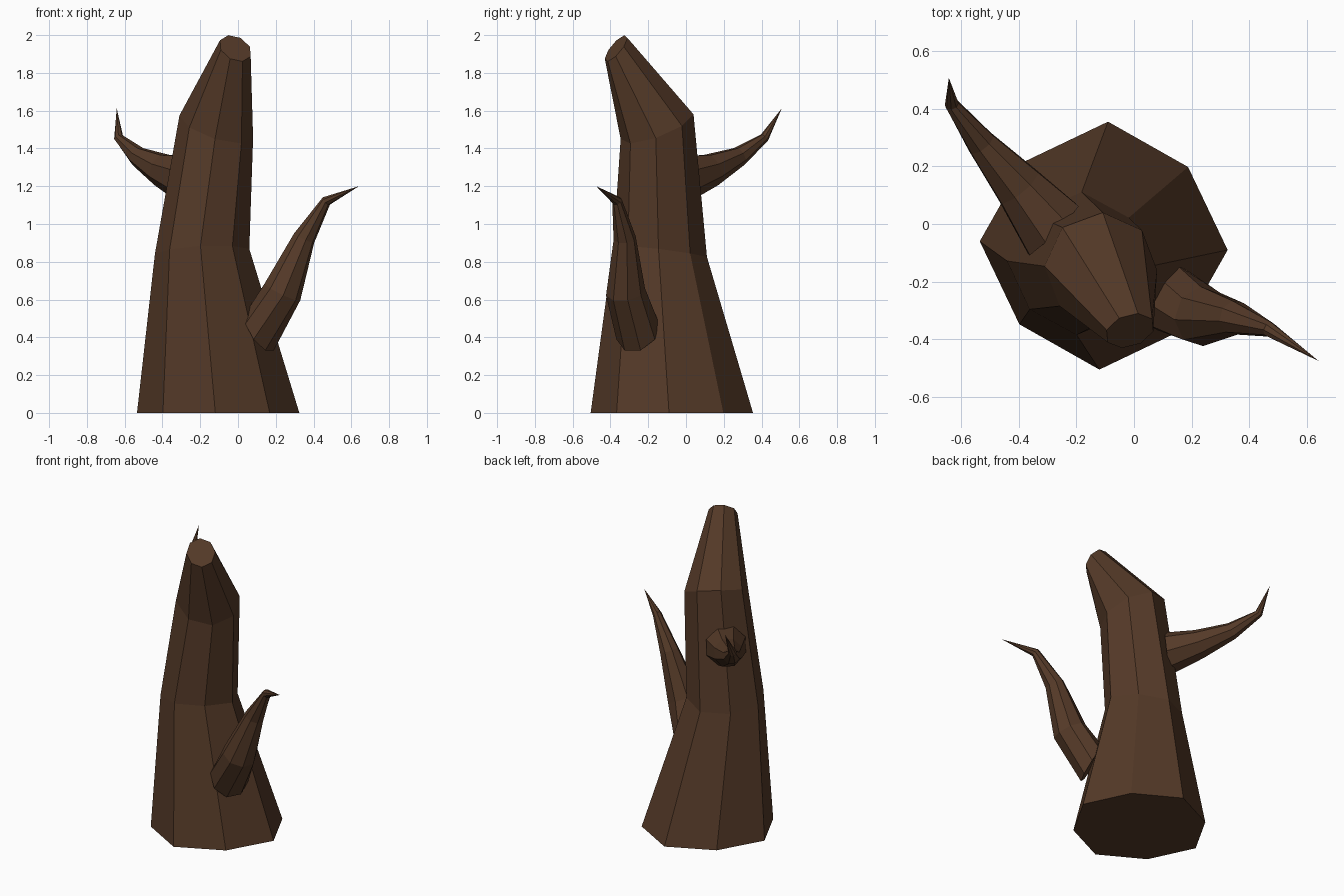
import bpy, bmesh, math
from mathutils import Vector

if "Cube" in bpy.data.objects:
    bpy.data.objects.remove(bpy.data.objects["Cube"])

bark = bpy.data.materials.new("dark brown bark")
bark.diffuse_color = (0.09, 0.042, 0.021, 1)
bark.use_nodes = True
bark.node_tree.nodes["Principled BSDF"].inputs["Base Color"].default_value = bark.diffuse_color
SIDES = 8


def loft(name, rings, tip=None):
    """Skin a list of vertex rings, cap the start, and close with a tip or a cap."""
    bm = bmesh.new()
    loops = [[bm.verts.new(p) for p in ring] for ring in rings]
    bm.faces.new(loops[0][::-1])
    for a, b in zip(loops, loops[1:]):
        for i in range(SIDES):
            j = (i + 1) % SIDES
            bm.faces.new((a[i], a[j], b[j], b[i]))
    if tip is None:
        bm.faces.new(loops[-1])
    else:
        t = bm.verts.new(tip)
        for i in range(SIDES):
            bm.faces.new((loops[-1][i], loops[-1][(i + 1) % SIDES], t))
    bmesh.ops.recalc_face_normals(bm, faces=bm.faces)
    mesh = bpy.data.meshes.new(name)
    bm.to_mesh(mesh)
    bm.free()
    mesh.materials.append(bark)
    obj = bpy.data.objects.new(name, mesh)
    bpy.context.collection.objects.link(obj)


def trunk_ring(c, rx, ry, shear=0, diag=1, slope=(0, 0)):
    """Octagon around c, lying in a tilted plane."""
    pts = []
    for k in range(SIDES):
        a = math.radians(45 * k - 2)
        f = diag if k % 2 else 1
        dx = f * (rx * math.cos(a) + shear * math.sin(a))
        dy = f * ry * math.sin(a)
        pts.append((c[0] + dx, c[1] + dy, c[2] + slope[0] * dx + slope[1] * dy))
    return pts


def branch(name, path, radii, start_dir):
    """Tapering bent branch whose last path point is a sharp tip."""
    path = [Vector(p) for p in path]
    rings = []
    for i, r in enumerate(radii):
        if i == 0:
            n = Vector(start_dir).normalized()
        else:
            n = ((path[i] - path[i - 1]).normalized()
                 + (path[i + 1] - path[i]).normalized()).normalized()
        side = n.cross(Vector((0, 0, 1))).normalized()
        up = side.cross(n)
        rings.append([path[i] + r * (math.cos(a) * side + math.sin(a) * up)
                      for a in (math.tau * (k + 0.5) / SIDES for k in range(SIDES))])
    loft(name, rings, path[-1])


# Leaning trunk with a slanted, cut-off top
loft("trunk", [
    trunk_ring((-0.105, -0.075, 0), 0.43, 0.43, diag=0.93),
    trunk_ring((-0.19, -0.137, 0.855), 0.25, 0.248, diag=0.94, slope=(0.05, -0.12)),
    trunk_ring((-0.115, -0.153, 1.515), 0.195, 0.193, slope=(-0.295, 0.35)),
    trunk_ring((-0.014, -0.37, 1.93), 0.082, 0.06, shear=0.025, slope=(-0.5, 1.15)),
])

# Two pointed side branches
branch("right_branch",
       [(0.115, -0.255, 0.43), (0.235, -0.32, 0.64), (0.35, -0.325, 0.925),
        (0.468, -0.365, 1.122), (0.64, -0.475, 1.2)],
       [0.125, 0.105, 0.06, 0.027], (0.75, -0.4, 0.5))
branch("left_branch",
       [(-0.28, -0.02, 1.24), (-0.40, 0.13, 1.285), (-0.53, 0.28, 1.357),
        (-0.632, 0.415, 1.457), (-0.642, 0.507, 1.612)],
       [0.13, 0.09, 0.053, 0.025], (-0.7, 0.7, 0.1))
